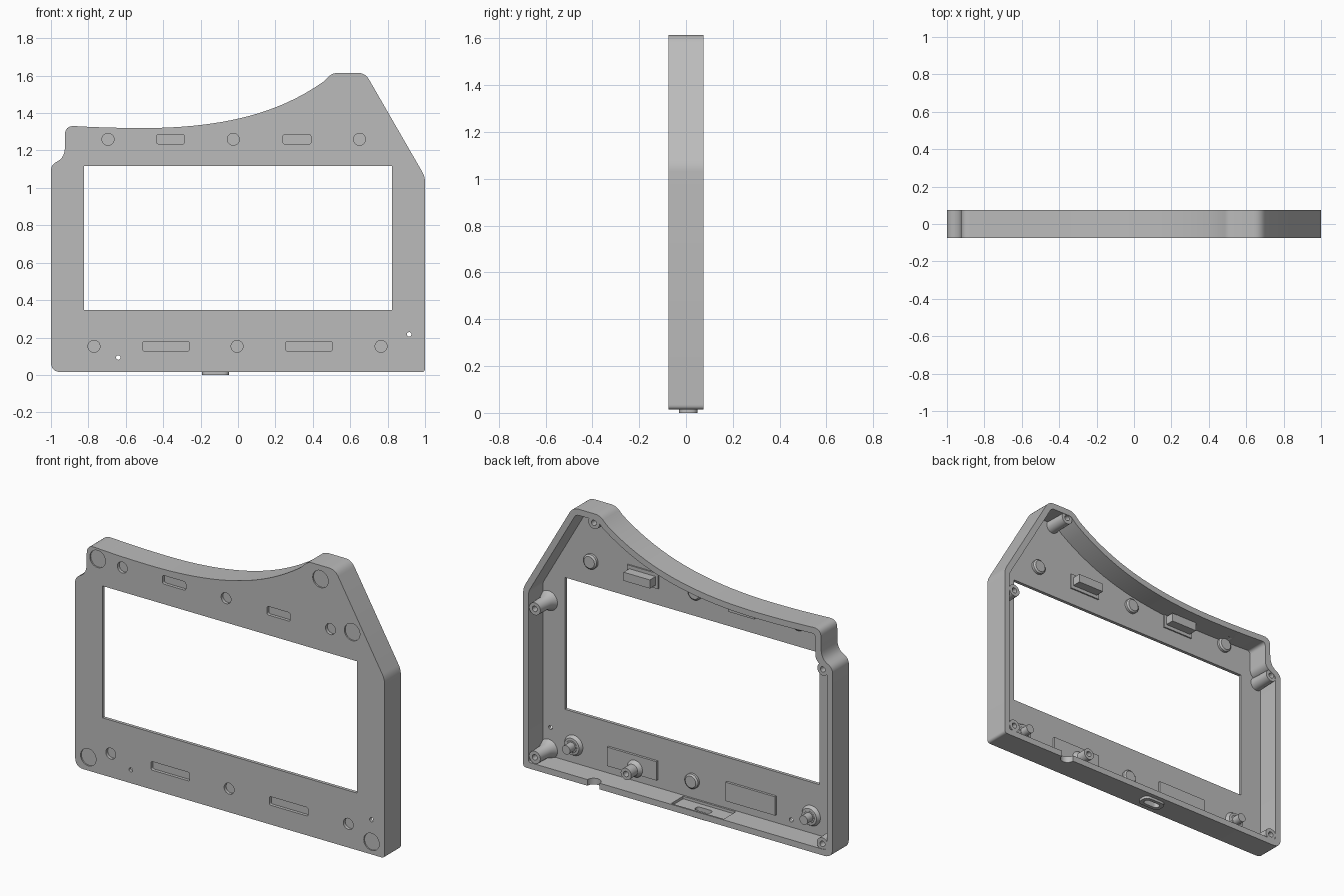
import bpy, bmesh, math
from mathutils import Vector

if "Cube" in bpy.data.objects:
    bpy.data.objects.remove(bpy.data.objects["Cube"])

grey = bpy.data.materials.new("plain_grey")
grey.use_nodes = True
COLOUR = (0.5, 0.5, 0.5, 1)
grey.diffuse_color = COLOUR
grey.node_tree.nodes["Principled BSDF"].inputs["Base Color"].default_value = COLOUR

FRONT, BACK, PLATE, WALL = -0.075, 0.075, -0.056, 0.036


def finish(name, bm):
    bmesh.ops.recalc_face_normals(bm, faces=bm.faces)
    mesh = bpy.data.meshes.new(name)
    bm.to_mesh(mesh)
    bm.free()
    mesh.materials.append(grey)
    obj = bpy.data.objects.new(name, mesh)
    bpy.context.collection.objects.link(obj)
    return obj


def add_prism(bm, pts, a, b, axis="y"):
    place = (lambda p, h: (p[0], h, p[1])) if axis == "y" else (lambda p, h: (p[0], p[1], h))
    low = [bm.verts.new(place(p, a)) for p in pts]
    high = [bm.verts.new(place(p, b)) for p in pts]
    bm.faces.new(low)
    bm.faces.new(high[::-1])
    for i in range(len(pts)):
        j = (i + 1) % len(pts)
        bm.faces.new((low[i], low[j], high[j], high[i]))


def prism(name, pts, a, b, axis="y"):
    bm = bmesh.new()
    add_prism(bm, pts, a, b, axis)
    return finish(name, bm)


def lathe(name, x, z, profile, n=32):
    """Turn a (radius, y) profile round an axis along y, closing both ends."""
    bm = bmesh.new()
    rings = [[bm.verts.new((x + r * math.cos(math.tau * i / n), y,
                            z + r * math.sin(math.tau * i / n))) for i in range(n)]
             for r, y in profile]
    for p, q in zip(rings, rings[1:]):
        for i in range(n):
            j = (i + 1) % n
            bm.faces.new((p[i], p[j], q[j], q[i]))
    bm.faces.new(rings[0])
    bm.faces.new(rings[-1])
    return finish(name, bm)


def box(x, z, w, h):
    return [(x - w / 2, z - h / 2), (x + w / 2, z - h / 2), (x + w / 2, z + h / 2), (x - w / 2, z + h / 2)]


def circle(x, z, r, n=32):
    return [(x + r * math.cos(math.tau * i / n), z + r * math.sin(math.tau * i / n)) for i in range(n)]


def rounded(corners, steps=6):
    """Round each (x, z, cut) corner with a short curve."""
    out = []
    for i, (x, z, cut) in enumerate(corners):
        p = Vector((x, z))
        if cut <= 0:
            out.append((x, z))
            continue
        ends = []
        for k in (i - 1, (i + 1) % len(corners)):
            d = Vector(corners[k][:2]) - p
            ends.append(p + d.normalized() * min(cut, d.length * 0.48))
        for s in range(steps + 1):
            t = s / steps
            out.append(tuple(ends[0] * (1 - t) ** 2 + p * 2 * t * (1 - t) + ends[1] * t * t))
    return out


def inset(corners, dist):
    """Mitred inward offset of a counter-clockwise outline."""
    out = []
    for i, (x, z, cut) in enumerate(corners):
        p = Vector((x, z))
        a = (p - Vector(corners[i - 1][:2])).normalized()
        b = (Vector(corners[(i + 1) % len(corners)][:2]) - p).normalized()
        na, nb = Vector((-a.y, a.x)), Vector((-b.y, b.x))
        q = p + (na + nb) * dist / (1 + na.dot(nb))
        out.append((q.x, q.y, cut * 0.5))
    return out


def slot(x, z, w, h, cut):
    return rounded([(u, v, cut) for u, v in box(x, z, w, h)])


def cut(target, cutter):
    mod = target.modifiers.new("cut", "BOOLEAN")
    mod.operation, mod.solver, mod.object = "DIFFERENCE", "EXACT", cutter
    bpy.context.view_layer.objects.active = target
    bpy.ops.object.modifier_apply(modifier=mod.name)
    bpy.data.objects.remove(cutter)


# Outline: straight sides, sloped shoulder, swept top edge, notched corner
def sweep(x):
    u = x + 0.5
    return 1.32 + (0.173 * u * u + 0.107 * u ** 4) * (1 if u > 0 else 0.4)


corners = [(-1, 0.015, 0.055), (1, 0.015, 0.02), (1, 1.06, 0.03), (0.68, 1.615, 0.04), (0.505, 1.615, 0.03)]
corners += [(x, sweep(x), 0) for x in [0.46 - 0.05 * i for i in range(26)]]
corners += [(-0.925, 1.333, 0.05), (-0.925, 1.165, 0.06), (-1, 1.122, 0.03)]
shell = prism("front_shell", rounded(corners), FRONT, BACK)
cut(shell, prism("cavity", rounded(inset(corners, WALL)), PLATE, 0.2))

# Window, round holes, slots and shallow discs in the front plate
top_holes = [(-0.695, 1.26), (-0.025, 1.26), (0.65, 1.26)]
low_holes = [(-0.77, 0.153), (-0.005, 0.153), (0.765, 0.153)]
top_slots = [(-0.36, 1.26), (0.315, 1.26)]
low_slots = [(-0.385, 0.153), (0.38, 0.153)]
discs = [(-0.855, 1.267), (0.585, 1.535), (0.79, 1.28), (-0.915, 0.093), (0.915, 0.088)]
bm = bmesh.new()
add_prism(bm, box(0, 0.733, 1.645, 0.77), -0.2, 0)
for x, z in top_holes + low_holes:
    add_prism(bm, circle(x, z, 0.032), -0.2, 0)
for x, z in [(-0.64, 0.093), (0.915, 0.217)]:
    add_prism(bm, circle(x, z, 0.012, 16), -0.2, 0)
for x, z in top_slots:
    add_prism(bm, slot(x, z, 0.15, 0.05, 0.012), -0.2, 0)
for x, z in low_slots:
    add_prism(bm, slot(x, z, 0.25, 0.05, 0.012), -0.2, 0)
for x, z in discs:
    add_prism(bm, circle(x, z, 0.05), -0.2, FRONT + 0.008)
cut(shell, finish("plate_cutter", bm))

# Port, its inner pocket and a cable scallop in the bottom wall
cut(shell, prism("pocket_cutter", box(-0.12, 0.01, 0.34, 0.11), 0.036, 0.07, "z"))
bm = bmesh.new()
add_prism(bm, slot(-0.12, 0.01, 0.1, 0.04, 0.02), -0.1, 0.2, "z")
add_prism(bm, circle(0.545, BACK, 0.04), -0.1, 0.07, "z")
cut(shell, finish("wall_cutter", bm))
lip = prism("port_lip", slot(-0.12, 0.01, 0.145, 0.08, 0.035), 0, 0.025, "z")
cut(lip, prism("lip_cutter", slot(-0.12, 0.01, 0.1, 0.04, 0.02), -0.1, 0.1, "z"))

# Closed cups behind the round holes
for i, (x, z) in enumerate(top_holes + low_holes):
    lathe(f"hole_cup_{i}", x, z, [(0.043, PLATE - 0.001), (0.043, -0.042), (0.034, -0.034)])

# Blocks behind the slots
for i, (x, z) in enumerate(top_slots):
    prism(f"top_slot_base_{i}", box(x, z, 0.2, 0.09), PLATE - 0.001, -0.048)
    prism(f"top_slot_block_{i}", box(x, z, 0.17, 0.05), -0.05, 0.005)
for i, (x, z) in enumerate(low_slots):
    prism(f"low_slot_block_{i}", box(x, z, 0.32, 0.11), PLATE - 0.001, -0.042)

# Flared screw bosses reaching the back rim
for i, (x, z) in enumerate([(0.927, 0.955), (0.927, 0.088), (-0.935, 1.1), (-0.932, 0.08), (0.545, 1.56)]):
    lathe(f"screw_boss_{i}", x, z, [(0.058 if i < 2 else 0.04, PLATE - 0.001), (0.038, -0.02), (0.036, 0.072),
                                    (0.016, 0.072), (0.016, 0.0)])

# Short pegs on the lower plate
for i, x in enumerate([-0.77, 0.765]):
    lathe(f"peg_{i}", x, 0.153, [(0.06, PLATE - 0.001), (0.048, -0.036), (0.026, -0.034), (0.026, 0.015)])
lathe("centre_post", 0.36, 0.13, [(0.05, -0.043), (0.034, -0.02), (0.034, 0.04), (0.016, 0.04), (0.016, -0.02)])

bpy.ops.object.select_all(action="DESELECT")
for obj in bpy.context.scene.objects:
    if obj.type == "MESH":
        obj.select_set(True)
        bpy.context.view_layer.objects.active = obj
bpy.ops.object.shade_smooth_by_angle(angle=math.radians(30))
